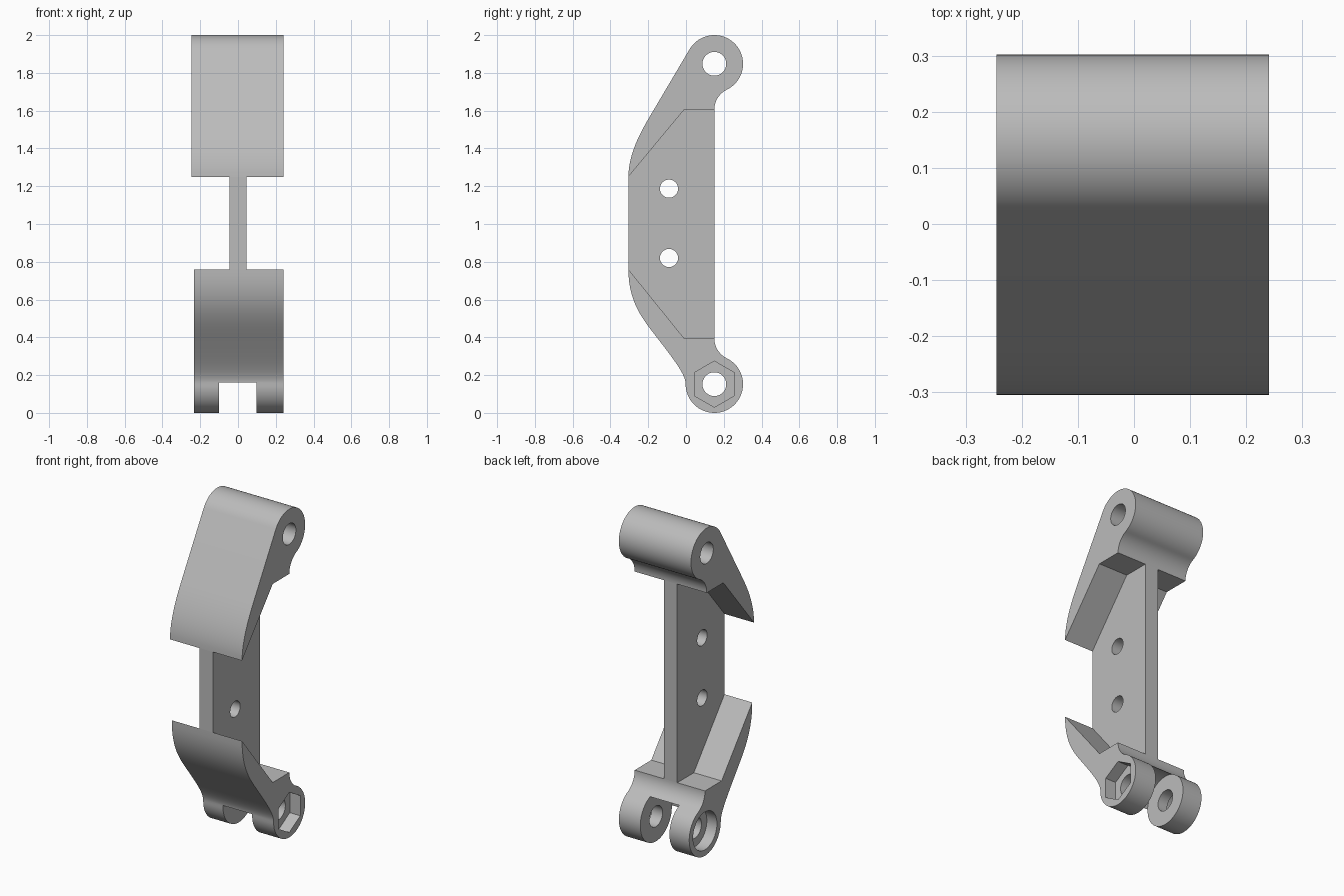
import bpy, bmesh, math
from mathutils import Vector, Matrix
from mathutils.geometry import interpolate_bezier

if "Cube" in bpy.data.objects:
    bpy.data.objects.remove(bpy.data.objects["Cube"], do_unlink=True)

grey = bpy.data.materials.new("plain grey")
grey.use_nodes = True
grey.diffuse_color = (0.5, 0.5, 0.5, 1)
grey.node_tree.nodes["Principled BSDF"].inputs["Base Color"].default_value = (0.5, 0.5, 0.5, 1)

EYE_R, FILLET_R, EYE_Y = 0.152, 0.118, 0.15
TOP_Z, BOTTOM_Z = 1.848, 0.152
LEDGE_TOP, LEDGE_BOTTOM = 1.605, 0.395


def finish(name, bm):
    bmesh.ops.recalc_face_normals(bm, faces=bm.faces[:])
    mesh = bpy.data.meshes.new(name)
    bm.to_mesh(mesh)
    bm.free()
    mesh.materials.append(grey)
    obj = bpy.data.objects.new(name, mesh)
    bpy.context.collection.objects.link(obj)
    return obj


def extrude(name, profile, x0, x1):
    """Extrude a (y, z) outline from x0 to x1."""
    bm = bmesh.new()
    face = bm.faces.new([bm.verts.new((x0, y, z)) for y, z in profile])
    ret = bmesh.ops.extrude_face_region(bm, geom=[face])
    moved = [v for v in ret["geom"] if isinstance(v, bmesh.types.BMVert)]
    bmesh.ops.translate(bm, verts=moved, vec=(x1 - x0, 0, 0))
    return finish(name, bm)


def arc(cy, cz, r, a0, a1, n):
    angles = [math.radians(a0 + (a1 - a0) * i / n) for i in range(n + 1)]
    return [(cy + r * math.cos(a), cz + r * math.sin(a)) for a in angles]


def curve(*pts, n=14):
    return [tuple(p)[:2] for p in interpolate_bezier(*[Vector((*p, 0)) for p in pts], n)]


def drill(obj, y, z, r, x0, x1, sides=64, turn=0.0):
    """Cut a round or many-sided hole running along x."""
    ring = arc(y, z, r, turn, turn + 360, sides)[:-1]
    cutter = extrude("cutter", ring, x0, x1)
    cutter.hide_render = True
    mod = obj.modifiers.new("hole", "BOOLEAN")
    mod.operation, mod.solver, mod.object = "DIFFERENCE", "EXACT", cutter
    bpy.ops.object.select_all(action="DESELECT")
    bpy.context.view_layer.objects.active = obj
    obj.select_set(True)
    bpy.ops.object.modifier_apply(modifier=mod.name)
    bpy.data.objects.remove(cutter, do_unlink=True)


# Angle where the eye meets the fillet under it
meet = math.degrees(math.atan2(TOP_Z - LEDGE_TOP, FILLET_R))
fillet_y = EYE_Y + FILLET_R

# Upper arm: eye, fillet, slanted underside and curved front
upper = curve((-0.305, 1.25), (-0.305, 1.36), (-0.25, 1.47), (-0.2, 1.555))
upper += arc(EYE_Y, TOP_Z, EYE_R, 149, -meet, 48)
upper += arc(fillet_y, LEDGE_TOP, FILLET_R, 180 - meet, 180, 14)[1:]
upper.append((-0.01, LEDGE_TOP))
upper_arm = extrude("upper_arm", upper, -0.245, 0.241)
drill(upper_arm, EYE_Y, TOP_Z, 0.063, -0.5, 0.5)

# Lower fork: curved front, two lugs and fillet
lower = curve((-0.305, 0.76), (-0.305, 0.6), (-0.24, 0.51), (-0.17, 0.42))
lower += curve((-0.17, 0.42), (-0.05, 0.265), (-0.002, 0.2), (-0.002, BOTTOM_Z))[1:-1]
lower += arc(EYE_Y, BOTTOM_Z, EYE_R, 180, 360 + meet, 48)
lower += arc(fillet_y, LEDGE_BOTTOM, FILLET_R, 180 + meet, 180, 14)[1:]
lower.append((-0.01, LEDGE_BOTTOM))
lower_fork = extrude("lower_fork", lower, -0.233, 0.241)

# Slot between lugs, pin hole, hexagonal nut recess and round head recess
drill(lower_fork, EYE_Y, BOTTOM_Z, 0.153, -0.1, 0.097, 128)
drill(lower_fork, EYE_Y, BOTTOM_Z, 0.063, -0.5, 0.5)
drill(lower_fork, EYE_Y, BOTTOM_Z, 0.122, 0.17, 0.5, 6, 30)
drill(lower_fork, EYE_Y, BOTTOM_Z, 0.115, -0.5, -0.165)

# Thin web joining the two ends, with two bolt holes
web = extrude("centre_web", [
    (EYE_Y, LEDGE_BOTTOM), (EYE_Y, LEDGE_TOP), (-0.01, LEDGE_TOP),
    (-0.305, 1.25), (-0.305, 0.76), (-0.01, LEDGE_BOTTOM)], -0.046, 0.044)
for z in (1.187, 0.82):
    drill(web, -0.09, z, 0.048, -0.5, 0.5, 48)

# Smooth curved walls, keep hard edges
for obj in (upper_arm, lower_fork, web):
    bpy.ops.object.select_all(action="DESELECT")
    bpy.context.view_layer.objects.active = obj
    obj.select_set(True)
    bpy.ops.object.shade_smooth_by_angle(angle=math.radians(30))
